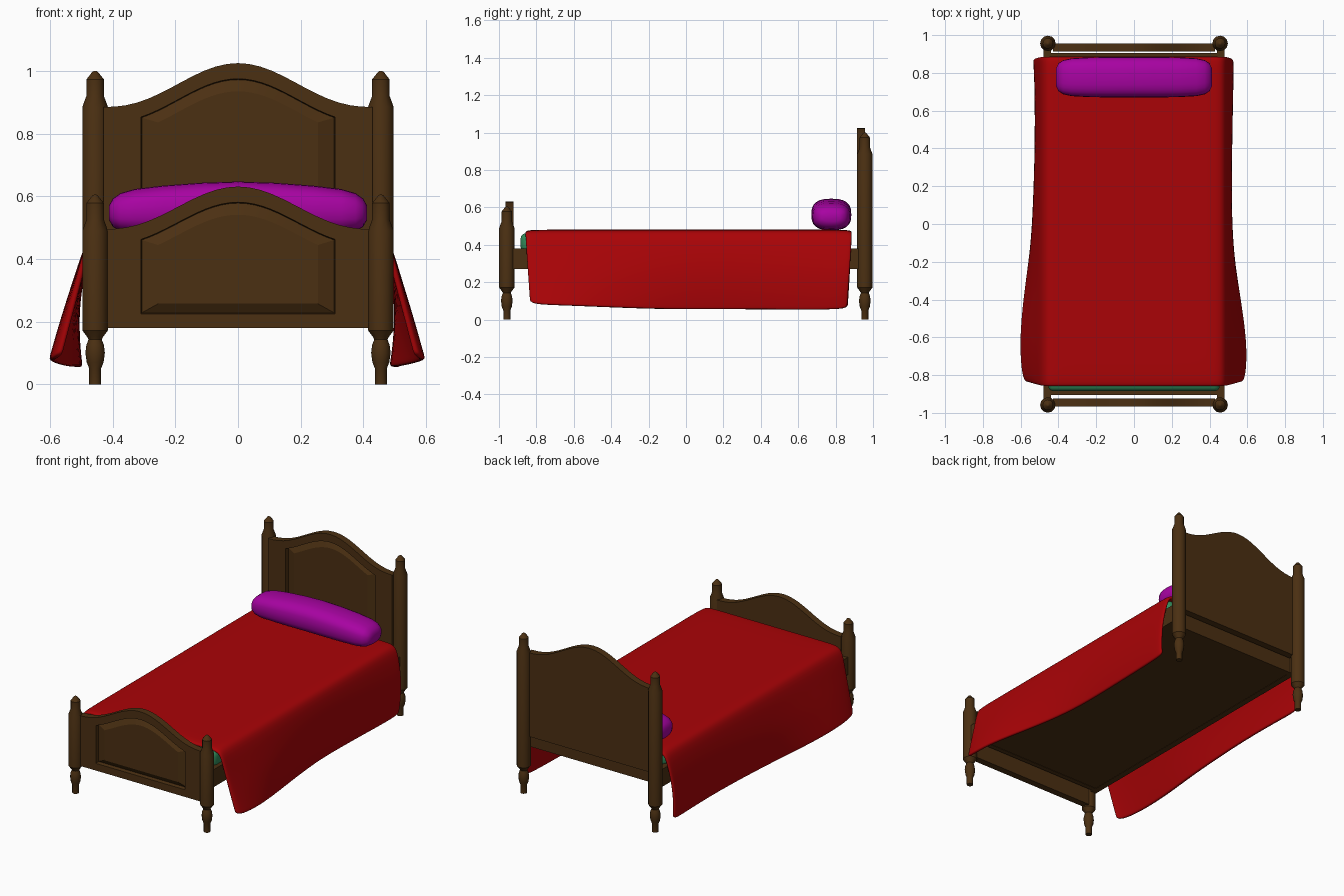
import bpy, bmesh, math

if "Cube" in bpy.data.objects:
    bpy.data.objects.remove(bpy.data.objects["Cube"])

def material(name, rgb):
    m = bpy.data.materials.new(name)
    m.diffuse_color = (*rgb, 1)
    m.use_nodes = True
    m.node_tree.nodes["Principled BSDF"].inputs["Base Color"].default_value = m.diffuse_color
    return m

WOOD = material("dark_wood", (0.07, 0.029, 0.006))
RED = material("red_cloth", (0.4, 0.001, 0.002))
PURPLE = material("purple_cloth", (0.39, 0.001, 0.36))
GREEN = material("green_cloth", (0.03, 0.25, 0.1))

def finish(name, bm, mat, angle=35):
    bmesh.ops.recalc_face_normals(bm, faces=bm.faces)
    me = bpy.data.meshes.new(name)
    bm.to_mesh(me)
    bm.free()
    ob = bpy.data.objects.new(name, me)
    bpy.context.collection.objects.link(ob)
    me.materials.append(mat)
    bpy.ops.object.select_all(action='DESELECT')
    ob.select_set(True)
    bpy.context.view_layer.objects.active = ob
    bpy.ops.object.shade_smooth_by_angle(angle=math.radians(angle))
    return ob

def loft(name, rings, mat, angle=35):
    """Skin closed rings of equal length and cap both ends."""
    bm = bmesh.new()
    vs = [[bm.verts.new(p) for p in r] for r in rings]
    n = len(vs[0])
    for a, b in zip(vs, vs[1:]):
        for i in range(n):
            j = (i + 1) % n
            bm.faces.new((a[i], a[j], b[j], b[i]))
    bm.faces.new(vs[0])
    bm.faces.new(vs[-1])
    return finish(name, bm, mat, angle)

def box(name, x0, x1, y0, y1, z0, z1, mat, bevel=0.0, seg=1):
    bm = bmesh.new()
    bmesh.ops.create_cube(bm, size=1)
    for v in bm.verts:
        v.co = ((x0 + x1) / 2 + v.co.x * (x1 - x0),
                (y0 + y1) / 2 + v.co.y * (y1 - y0),
                (z0 + z1) / 2 + v.co.z * (z1 - z0))
    if bevel:
        bmesh.ops.bevel(bm, geom=bm.edges[:], offset=bevel, segments=seg,
                        profile=0.5, affect='EDGES')
    return finish(name, bm, mat)

# Turned posts
def post(name, x, y, h):
    prof = [(0.019, 0), (0.019, 0.05), (0.027, 0.07), (0.031, 0.1), (0.028, 0.125),
            (0.021, 0.143), (0.026, 0.152), (0.041, 0.172), (0.041, h - 0.115),
            (0.028, h - 0.08), (0.028, h - 0.027), (0.009, h - 0.003), (0.004, h)]
    rings = [[(x + r * math.cos(k * math.tau / 12), y + r * math.sin(k * math.tau / 12), z)
              for k in range(12)] for r, z in prof]
    loft(name, rings, WOOD)

for side, s in (("left", -1), ("right", 1)):
    post("head_post_" + side, s * 0.456, 0.956, 1.0)
    post("foot_post_" + side, s * 0.456, -0.958, 0.605)

# Arched boards with a raised panel on the front
def board(name, front, back, bottom, shoulder, rise):
    def outline(hw, zb, drop, y, n=24):
        pts = [(-hw, y, zb), (hw, y, zb)]
        for i in range(n + 1):
            x = hw - 2 * hw * i / n
            bump = max(0, 0.5 + 0.5 * math.cos(math.pi * x / 0.43)) ** 1.2
            pts.append((x, y, shoulder + rise * bump - drop))
        return pts
    loft(name, [outline(0.43, bottom, 0, back),
                outline(0.43, bottom, 0, front),
                outline(0.31, bottom + 0.045, 0.05, front),
                outline(0.307, bottom + 0.048, 0.053, front + 0.025),
                outline(0.255, bottom + 0.077, 0.09, front + 0.006)], WOOD, 9)

board("headboard", 0.913, 0.956, 0.36, 0.885, 0.14)
board("footboard", -0.966, -0.923, 0.18, 0.495, 0.136)

# Frame rails and base
for side, s in (("left", -1), ("right", 1)):
    a, b = sorted((s * 0.44, s * 0.478))
    box("side_rail_" + side, a, b, -0.93, 0.93, 0.27, 0.38, WOOD)
box("head_rail", -0.44, 0.44, 0.875, 0.905, 0.27, 0.38, WOOD)
box("foot_rail", -0.44, 0.44, -0.905, -0.875, 0.27, 0.38, WOOD)
box("bed_base", -0.442, 0.442, -0.877, 0.877, 0.272, 0.365, WOOD)

# Mattress
box("mattress", -0.455, 0.455, -0.885, 0.86, 0.362, 0.462, GREEN, 0.03, 3)

# Blanket: rows along the bed, each (y, left flare, right flare, hem height, mid bulge)
rows = [(-0.862, 0.572, 0.572, 0.1, 0.0), (-0.835, 0.595, 0.595, 0.083, 0.0),
        (-0.65, 0.61, 0.603, 0.078, 0.004), (-0.4, 0.588, 0.565, 0.066, 0.012),
        (-0.15, 0.55, 0.525, 0.056, 0.018), (0.1, 0.53, 0.5, 0.054, 0.022),
        (0.4, 0.515, 0.505, 0.054, 0.022), (0.7, 0.515, 0.515, 0.052, 0.022),
        (0.865, 0.525, 0.52, 0.054, 0.022), (0.89, 0.53, 0.515, 0.07, 0.022)]
bm = bmesh.new()
grid = []
for y, left, right, hem, bulge in rows:
    top = 0.472 if y in (rows[0][0], rows[-1][0]) else 0.481
    def side(s, flare):
        drape = [(0.2, top), (0.4, top), (0.455, top - 0.003), (0.488, top - 0.028)]
        for t in (0.2, 0.5, 0.8, 0.95, 1.0):
            x = 0.495 + (flare - 0.495) * t + bulge * math.sin(math.pi * t)
            drape.append((x, 0.42 + (hem - 0.42) * t))
        out = []
        for x, z in drape:
            down = (0.48 - z) / 0.43
            out.append((s * x, y * (1 - 0.03 * down), z))
        return out
    pts = side(-1, left)[::-1] + [(0, y, top)] + side(1, right)
    grid.append([bm.verts.new(p) for p in pts])
for a, b in zip(grid, grid[1:]):
    for i in range(len(a) - 1):
        bm.faces.new((a[i], a[i + 1], b[i + 1], b[i]))
blanket = finish("blanket", bm, RED, 180)
up = sum(p.normal.z for p in blanket.data.polygons) > 0
sol = blanket.modifiers.new("thickness", 'SOLIDIFY')
sol.thickness = 0.02
sol.offset = -1 if up else 1
sub = blanket.modifiers.new("soft", 'SUBSURF')
sub.levels = sub.render_levels = 2

# Pillow: rounded sections along x, each (x, half depth, bottom, top)
half = [(0, 0.107, 0.478, 0.647), (0.12, 0.107, 0.478, 0.643), (0.24, 0.105, 0.479, 0.634),
        (0.33, 0.1, 0.481, 0.623), (0.375, 0.09, 0.488, 0.61), (0.4, 0.074, 0.503, 0.592),
        (0.412, 0.048, 0.525, 0.57)]
sections = [(-x, d, b, t) for x, d, b, t in half[:0:-1]] + half
def pw(v):
    return math.copysign(abs(v) ** 0.75, v)
rings = [[(x, 0.777 + d * pw(math.cos(k * math.tau / 24)),
           (b + t) / 2 + (t - b) / 2 * pw(math.sin(k * math.tau / 24))) for k in range(24)]
         for x, d, b, t in sections]
loft("pillow", rings, PURPLE, 60)
